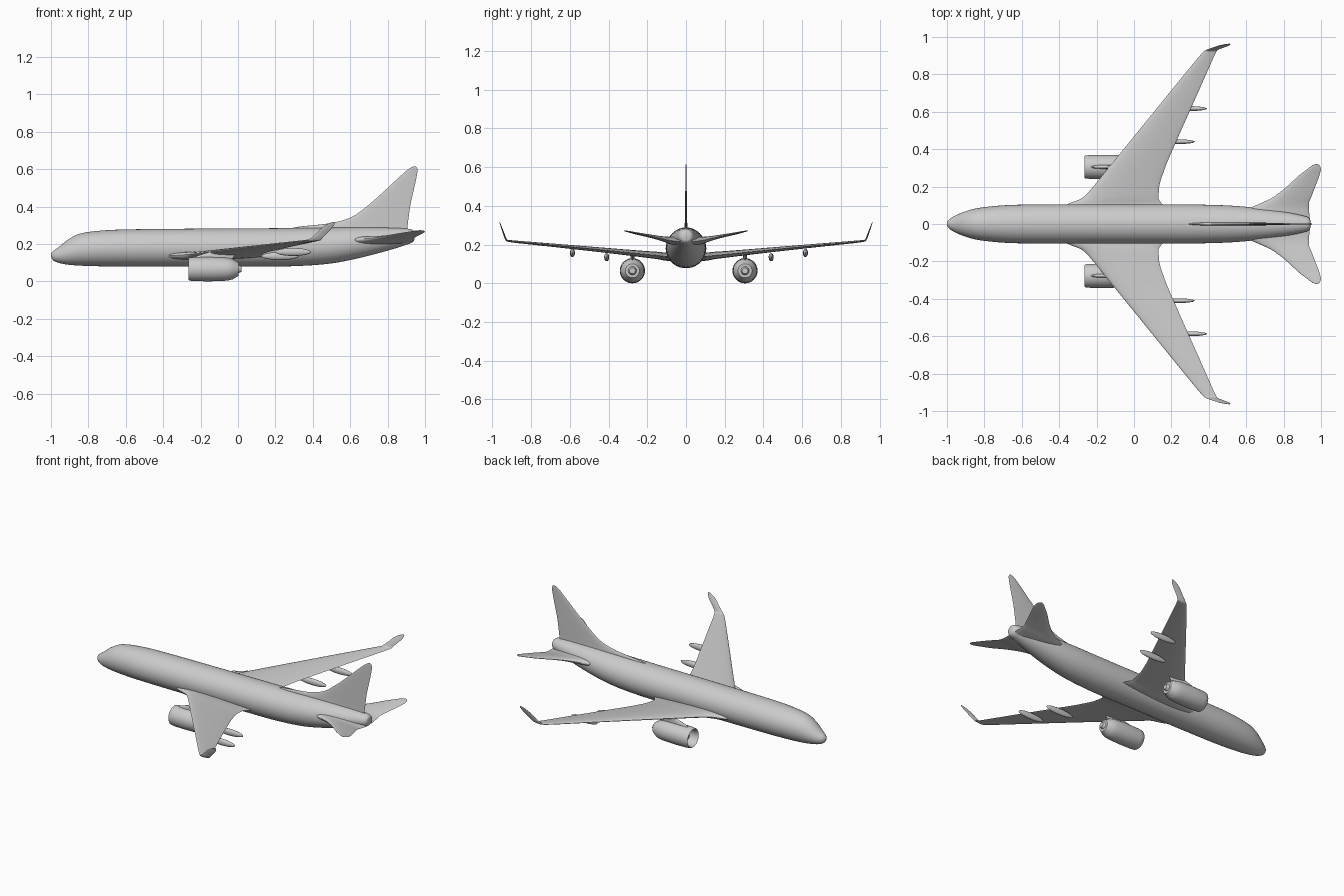
import bpy, math

if "Cube" in bpy.data.objects:
    bpy.data.objects.remove(bpy.data.objects["Cube"])


def smooth_rows(rows, steps):
    """Resample rows of parameters with overshoot-free cubic curves."""
    n, k = len(rows), len(rows[0])
    tang = []
    for i in range(n):
        if i in (0, n - 1):
            a, b = (0, 1) if i == 0 else (n - 2, n - 1)
            tang.append([rows[b][j] - rows[a][j] for j in range(k)])
            continue
        row = []
        for j in range(k):
            a, b = rows[i][j] - rows[i - 1][j], rows[i + 1][j] - rows[i][j]
            row.append(2 * a * b / (a + b) if a * b > 0 else 0)
        tang.append(row)
    out = []
    for i in range(n - 1):
        for s in range(steps):
            t = s / steps
            h = (2*t**3 - 3*t*t + 1, t**3 - 2*t*t + t, 3*t*t - 2*t**3, t**3 - t*t)
            out.append([h[0] * rows[i][j] + h[1] * tang[i][j] + h[2] * rows[i + 1][j]
                        + h[3] * tang[i + 1][j] for j in range(k)])
    return out + [list(rows[-1])]


def loft(name, rings, angle=40):
    """Skin a list of equal-length closed rings and cap both ends."""
    m = len(rings[0])
    verts = [p for r in rings for p in r]
    faces = [(i * m + j, i * m + (j + 1) % m, (i + 1) * m + (j + 1) % m, (i + 1) * m + j)
             for i in range(len(rings) - 1) for j in range(m)]
    faces += [tuple(range(m))[::-1], tuple(range(len(verts) - m, len(verts)))]
    mesh = bpy.data.meshes.new(name)
    mesh.from_pydata(verts, [], faces)
    obj = bpy.data.objects.new(name, mesh)
    bpy.context.collection.objects.link(obj)
    bpy.ops.object.select_all(action='DESELECT')
    obj.select_set(True)
    bpy.context.view_layer.objects.active = obj
    bpy.ops.object.mode_set(mode='EDIT')
    bpy.ops.mesh.select_all(action='SELECT')
    bpy.ops.mesh.normals_make_consistent(inside=False)
    bpy.ops.object.mode_set(mode='OBJECT')
    bpy.ops.object.shade_smooth_by_angle(angle=math.radians(angle))
    return obj


def foil(lead, trail, y, z, thick, tilt, side=1, n=12):
    """Airfoil ring from leading to trailing edge; tilt turns its thickness axis."""
    ring = []
    for i in range(2 * n):
        a = math.pi * i / n
        s = (1 - math.cos(a)) / 2
        h = thick / 2 * math.sin(a) * (1.25 - 0.75 * s)
        ring.append((lead + (trail - lead) * s, side * (y - math.sin(tilt) * h),
                     z + math.cos(tilt) * h))
    return ring


def surface(name, rows, side=1, steps=4):
    return loft(name, [foil(*r, side=side) for r in smooth_rows(rows, steps)])


def round_body(name, rows, y=0, steps=4, n=40):
    """Elliptical body along x; rows are (x, bottom, top, half width)."""
    rings = []
    for x, lo, hi, w in smooth_rows(rows, steps):
        rings.append([(x, y + w * math.cos(2 * math.pi * i / n),
                       (lo + hi) / 2 + (hi - lo) / 2 * math.sin(2 * math.pi * i / n))
                      for i in range(n)])
    return loft(name, rings)


# Fuselage
round_body("fuselage", [
    (-1.0, .132, .148, .008), (-.99, .114, .160, .023), (-.96, .099, .182, .043),
    (-.90, .088, .229, .068), (-.845, .084, .255, .083), (-.765, .081, .268, .094),
    (-.62, .079, .277, .103), (-.3, .078, .281, .105), (.2, .079, .284, .105),
    (.38, .085, .286, .103), (.5, .096, .288, .099), (.62, .118, .289, .090),
    (.8, .164, .287, .066), (.9, .195, .282, .046), (.93, .207, .277, .037),
    (.942, .220, .266, .024), (.945, .238, .248, .006)])

# Tail fin with its long dorsal fillet
q = math.pi / 2
surface("tail_fin", [
    (.24, .91, 0, .262, .024, q), (.30, .907, 0, .288, .019, q), (.49, .908, 0, .310, .014, q),
    (.60, .912, 0, .340, .012, q), (.70, .922, 0, .41, .010, q), (.79, .940, 0, .49, .008, q),
    (.865, .955, 0, .56, .007, q), (.905, .96, 0, .595, .006, q), (.925, .955, 0, .609, .004, q),
    (.94, .948, 0, .615, .002, q)])

for side, label in ((1, "left"), (-1, "right")):
    # Wing with filleted root and upturned winglet
    surface("wing_" + label, [
        (-.42, .18, .07, .136, .046, .06), (-.35, .15, .108, .138, .044, .06),
        (-.275, .131, .14, .143, .041, .08), (-.218, .135, .20, .149, .037, .1),
        (-.137, .166, .30, .159, .032, .1), (-.015, .230, .45, .174, .026, .1),
        (.188, .341, .70, .198, .018, .1), (.352, .430, .90, .217, .012, .1),
        (.376, .443, .925, .221, .010, .5), (.392, .453, .933, .233, .009, 1.15),
        (.42, .476, .942, .258, .008, 1.2), (.45, .505, .953, .288, .006, 1.2),
        (.482, .516, .960, .308, .004, 1.2), (.505, .517, .963, .317, .002, 1.2)], side)

    # Tailplane
    surface("tailplane_" + label, [
        (.54, .94, .03, .216, .060, .1), (.62, .935, .085, .222, .040, .15),
        (.68, .935, .112, .228, .030, .2), (.735, .945, .138, .234, .024, .2),
        (.80, .963, .185, .244, .018, .2), (.885, .992, .262, .259, .012, .2),
        (.925, .999, .292, .266, .009, .2), (.95, .994, .311, .270, .006, .2),
        (.970, .982, .321, .272, .003, .2)], side)

    # Engine nacelle with open intake, spinner and exhaust
    ey, ez = side * .291 + .014, .065
    profile = [(-.238, .001), (-.225, .010), (-.205, .017), (-.205, .050), (-.25, .051),
               (-.262, .054), (-.265, .057), (-.26, .061), (-.235, .064), (-.15, .065),
               (-.08, .063), (-.05, .060), (-.028, .054), (.002, .036), (.002, .022),
               (.018, .015), (.018, .001)]
    loft("engine_" + label, [[(x, ey + r * math.cos(2 * math.pi * i / 40),
                               ez + r * math.sin(2 * math.pi * i / 40)) for i in range(40)]
                             for x, r in profile], 35)

    # Engine pylon
    surface("pylon_" + label, [
        (-.245, -.03, ey, .118, .022, q), (-.22, -.02, ey, .135, .021, q),
        (-.15, .0, ey, .158, .018, q)])

    # Flap fairings under the wing
    for part, fy, x0, x1, fz in (("inner", .425, .125, .325, .135),
                                 ("outer", .602, .20, .39, .157)):
        rows = []
        for i in range(13):
            a = math.pi * (i + .05) / 12.1
            r = math.sin(a)
            x = x0 + (x1 - x0) * (1 - math.cos(a)) / 2
            rows.append((x, fz - .021 * r, fz + .021 * r, .013 * r))
        round_body(f"fairing_{part}_{label}", rows, side * fy + .015, 1, 16)
